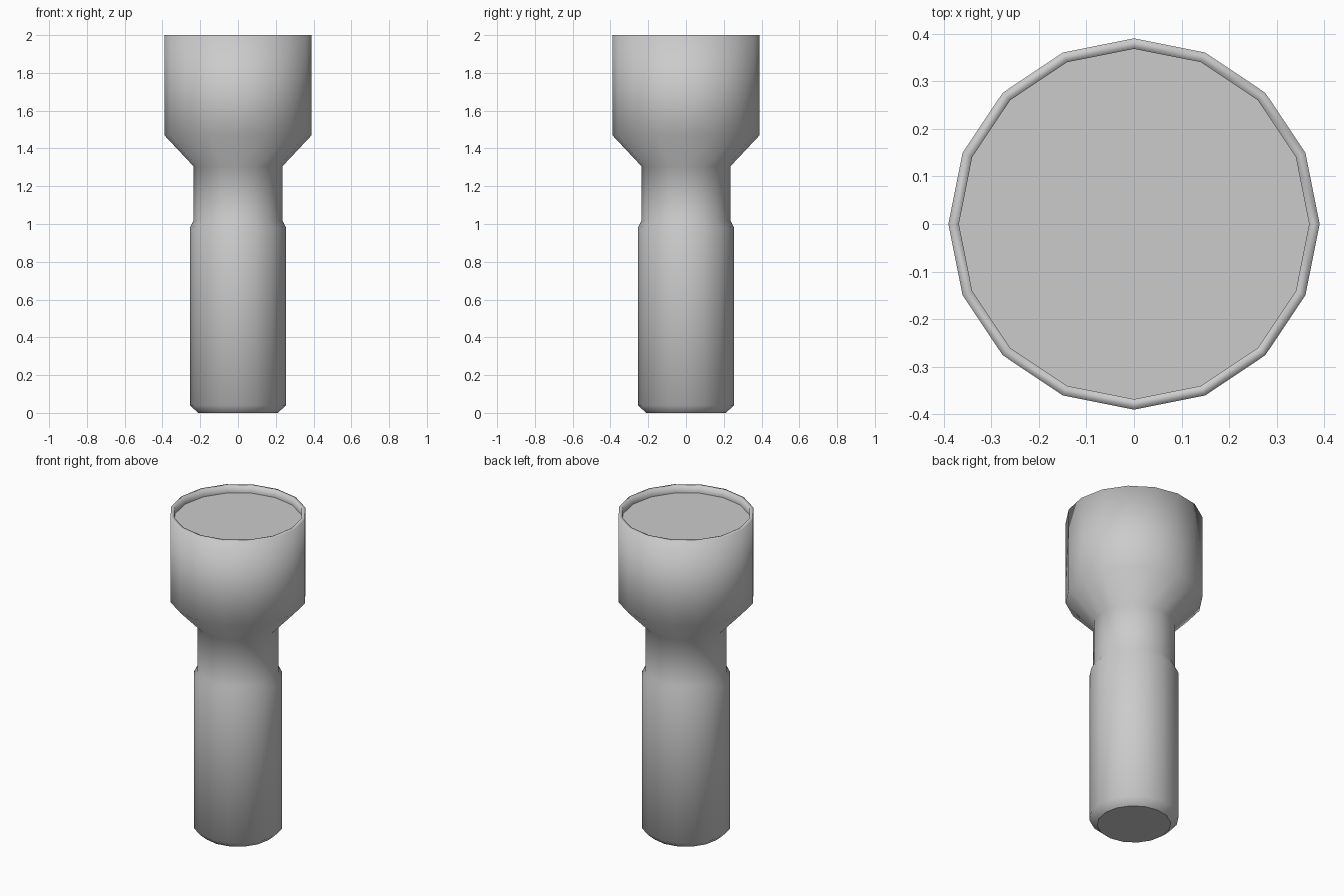
import bpy, bmesh
from math import cos, sin, pi

if "Cube" in bpy.data.objects:
    bpy.data.objects.remove(bpy.data.objects["Cube"])

SIDES = 16
# (radius, height) from the base up, over the rim and down to the recessed floor
PROFILE = [(0.21, 0.0), (0.255, 0.04), (0.255, 0.98), (0.235, 1.02),
           (0.235, 1.305), (0.39, 1.47), (0.39, 2.0), (0.368, 2.0), (0.368, 1.955)]

bm = bmesh.new()
rings = [[bm.verts.new((r * cos(2 * pi * i / SIDES), r * sin(2 * pi * i / SIDES), z))
          for i in range(SIDES)] for r, z in PROFILE]

# Smooth lathed wall
for a, b in zip(rings, rings[1:]):
    for i in range(SIDES):
        j = (i + 1) % SIDES
        bm.faces.new((a[i], a[j], b[j], b[i])).smooth = True

# Flat base and recessed top floor, with crisp borders
base = bm.faces.new(rings[0][::-1])
floor = bm.faces.new(rings[-1])
for e in floor.edges:
    e.smooth = False

mesh = bpy.data.meshes.new("flared_handle")
bm.to_mesh(mesh)
bm.free()
handle = bpy.data.objects.new("flared_handle", mesh)
bpy.context.collection.objects.link(handle)
